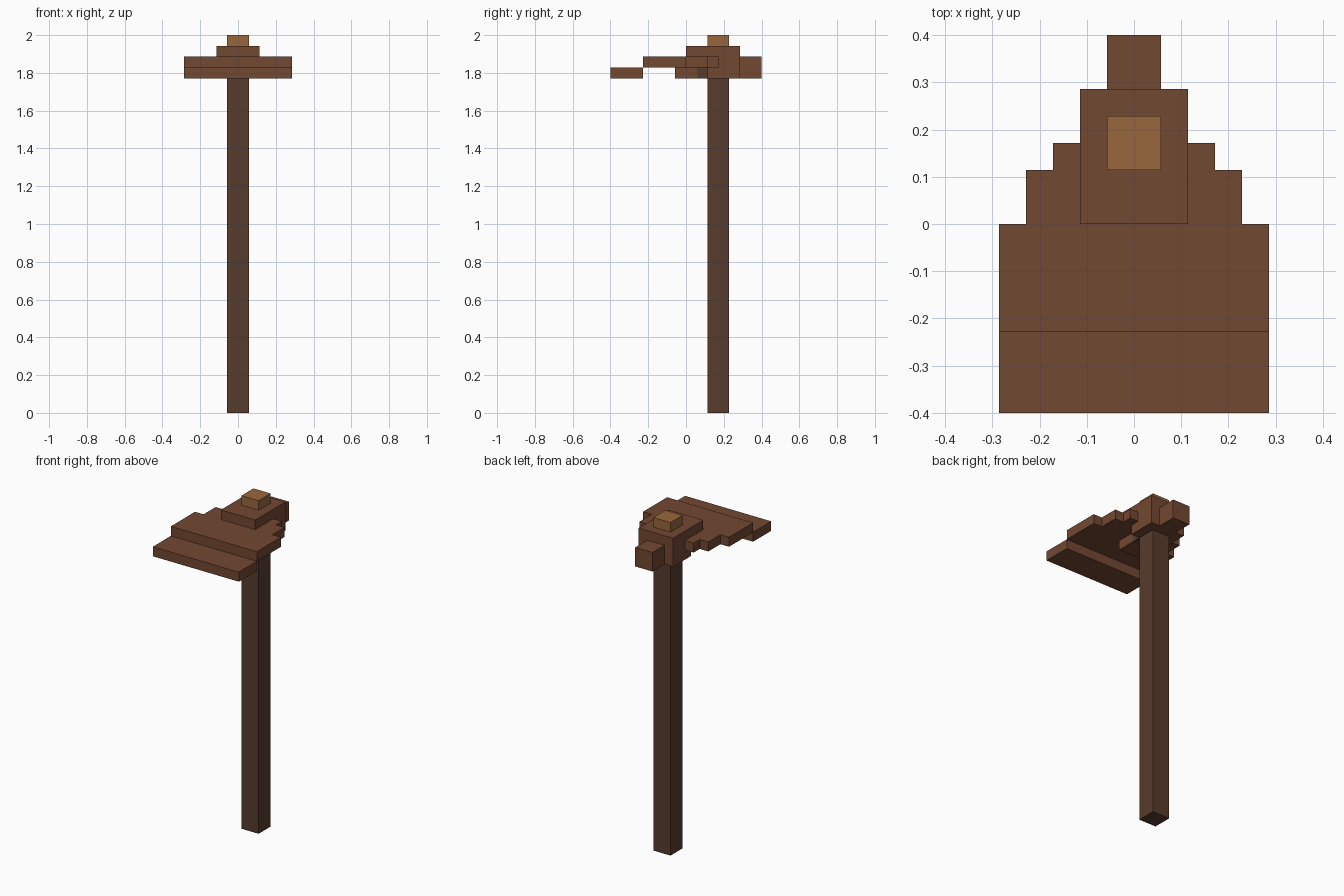
import bpy
import bmesh

U = 2 / 35  # one block unit; the model is 35 blocks tall

cube = bpy.data.objects.get("Cube")
if cube:
    bpy.data.objects.remove(cube, do_unlink=True)


def material(name, rgb):
    mat = bpy.data.materials.new(name)
    mat.use_nodes = True
    color = (*rgb, 1.0)
    mat.diffuse_color = color
    mat.node_tree.nodes["Principled BSDF"].inputs["Base Color"].default_value = color
    return mat


DARK = material("dark wood", (0.095, 0.045, 0.026))
BROWN = material("red brown", (0.171, 0.065, 0.032))
TAN = material("tan wood", (0.319, 0.136, 0.048))


def slab(name, half_outline, z0, z1, mat):
    """Extrude a mirrored outline; half_outline is (half width, y) from front to back."""
    outline = half_outline + [(-x, y) for x, y in reversed(half_outline)]
    bm = bmesh.new()
    base = bm.faces.new([bm.verts.new((x * U, y * U, z0 * U)) for x, y in outline])
    top = bmesh.ops.extrude_face_region(bm, geom=[base])["geom"]
    bmesh.ops.translate(bm, vec=(0, 0, (z1 - z0) * U),
                        verts=[v for v in top if isinstance(v, bmesh.types.BMVert)])
    bmesh.ops.recalc_face_normals(bm, faces=bm.faces)
    mesh = bpy.data.meshes.new(name)
    bm.to_mesh(mesh)
    bm.free()
    mesh.materials.append(mat)
    obj = bpy.data.objects.new(name, mesh)
    bpy.context.collection.objects.link(obj)
    return obj


def block(name, half_width, y0, y1, z0, z1, mat):
    return slab(name, [(half_width, y0), (half_width, y1)], z0, z1, mat)


# Long square handle and its peg above the head
block("handle", 1, 2, 4, 0, 31, DARK)
block("handle_peg", 1, 2, 4, 34, 35, TAN)

# Blade: stepped plate that widens towards the lowered front edge
slab("blade", [(5, -4), (5, 0), (4, 0), (4, 2), (3, 2), (3, 3), (2, 3)], 32, 33, BROWN)
block("blade_edge", 5, -7, -4, 31, 32, BROWN)

# Head: top plate, rear body and lower collar around the handle
block("head_top", 2, 0, 5, 33, 34, BROWN)
block("head_middle", 2, 3, 5, 32, 33, BROWN)
block("head_collar", 2, 2, 5, 31, 32, BROWN)
block("rear_knob", 1, 5, 7, 31, 33, BROWN)

# Brace beneath the blade and the dark wedge joining it to the head
block("blade_brace", 1, -1, 1, 31, 32, BROWN)
block("brace_wedge", 1, 1, 2, 31, 32, DARK)
